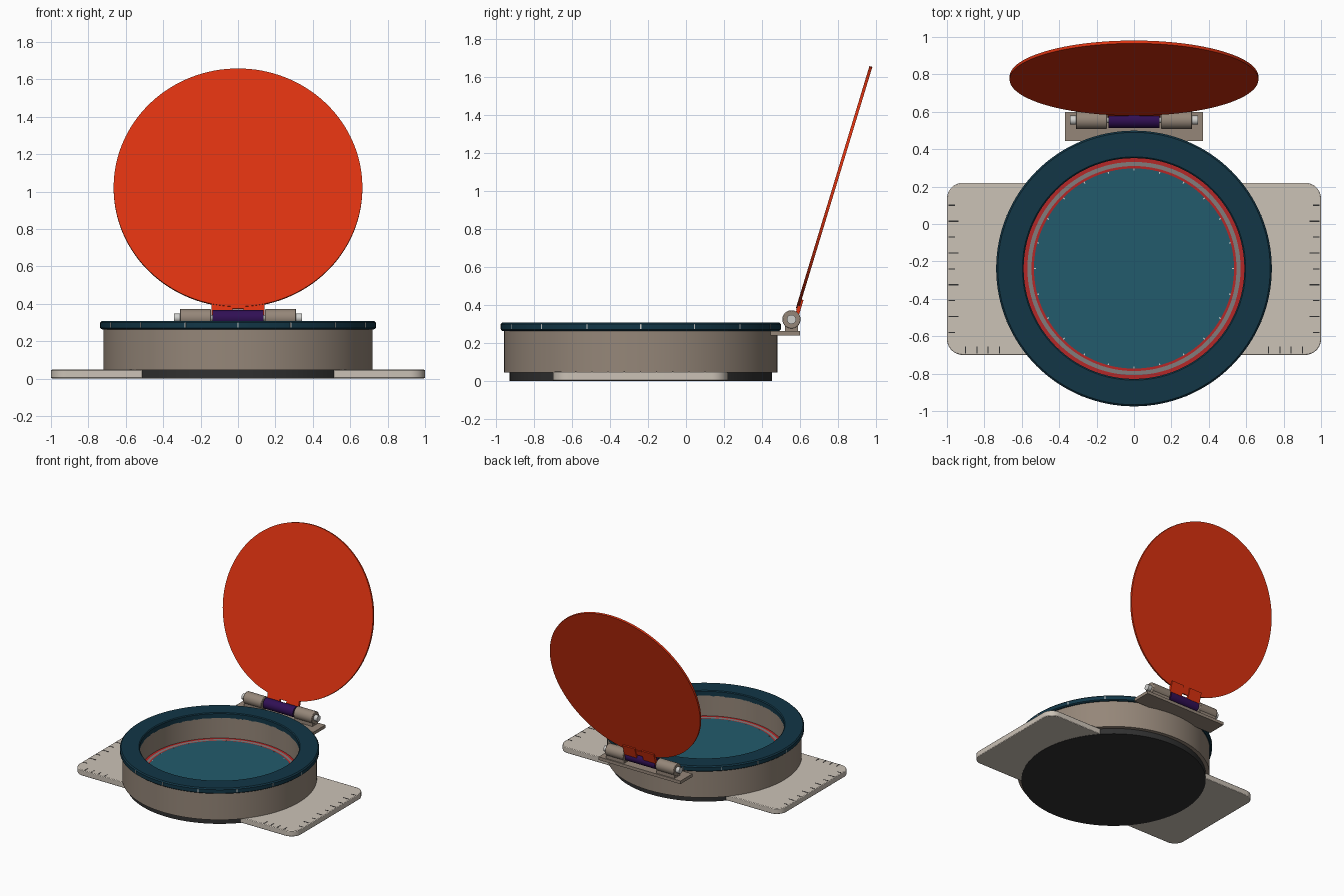
import bpy, bmesh, math
from mathutils import Matrix, Vector

if "Cube" in bpy.data.objects:
    bpy.data.objects.remove(bpy.data.objects["Cube"])

CY = -0.238          # centre of the round body
SEG = 128


def mat(name, r, g, b):
    m = bpy.data.materials.new(name)
    m.diffuse_color = (r, g, b, 1)
    m.use_nodes = True
    m.node_tree.nodes["Principled BSDF"].inputs["Base Color"].default_value = m.diffuse_color
    return m


LID = mat("orange_red", 0.72, 0.032, 0.005)
NAVY = mat("dark_navy", 0.006, 0.037, 0.062)
TEAL = mat("teal", 0.016, 0.105, 0.15)
BASE = mat("pale_stone", 0.60, 0.54, 0.47)
BODY = mat("taupe", 0.30, 0.24, 0.19)
RUBBER = mat("black_rubber", 0.03, 0.03, 0.03)
PURPLE = mat("deep_purple", 0.03, 0.005, 0.09)
RED = mat("ring_red", 0.46, 0.02, 0.02)
GREY = mat("ring_grey", 0.22, 0.20, 0.20)
WHITE = mat("off_white", 0.62, 0.62, 0.60)


def finish(bm, name, mats, smooth=True):
    bmesh.ops.recalc_face_normals(bm, faces=bm.faces)
    me = bpy.data.meshes.new(name)
    bm.to_mesh(me)
    bm.free()
    for m in mats:
        me.materials.append(m)
    ob = bpy.data.objects.new(name, me)
    bpy.context.collection.objects.link(ob)
    if smooth:
        bpy.ops.object.select_all(action='DESELECT')
        ob.select_set(True)
        bpy.context.view_layer.objects.active = ob
        bpy.ops.object.shade_smooth_by_angle(angle=math.radians(30))
    return ob


def lathe(name, profile, mats, indices=None):
    """Spin a closed (radius, z) profile about the body axis; one material index per profile edge."""
    bm = bmesh.new()
    rings = []
    for r, z in profile:
        rings.append([bm.verts.new((r * math.cos(2 * math.pi * i / SEG),
                                    CY + r * math.sin(2 * math.pi * i / SEG), z)) for i in range(SEG)])
    for k in range(len(profile)):
        a, b = rings[k], rings[(k + 1) % len(profile)]
        for i in range(SEG):
            j = (i + 1) % SEG
            f = bm.faces.new((a[i], a[j], b[j], b[i]))
            f.material_index = indices[k] if indices else 0
    return finish(bm, name, mats)


def add_box(bm, x0, x1, y0, y1, z0, z1, m=Matrix()):
    t = Matrix.Translation(((x0 + x1) / 2, (y0 + y1) / 2, (z0 + z1) / 2))
    s = Matrix.Diagonal((x1 - x0, y1 - y0, z1 - z0, 1))
    bmesh.ops.create_cube(bm, size=1, matrix=m @ t @ s)


def add_cyl(bm, r, depth, m, seg=SEG):
    bmesh.ops.create_cone(bm, cap_ends=True, segments=seg, radius1=r, radius2=r, depth=depth, matrix=m)


def bevel(ob, w, seg=2):
    b = ob.modifiers.new("bevel", 'BEVEL')
    b.width, b.segments, b.limit_method = w, seg, 'ANGLE'
    b.angle_limit = math.radians(40)


# base plate with rounded corners
bm = bmesh.new()
add_box(bm, -1, 1, -0.70, 0.22, 0.002, 0.048)
bmesh.ops.bevel(bm, geom=[e for e in bm.edges if abs(e.verts[0].co.z - e.verts[1].co.z) > 0.01],
                offset=0.085, segments=10, profile=0.5, affect='EDGES')
bevel(finish(bm, "base_plate", [BASE]), 0.005)

# ruler marks along the plate edges
bm = bmesh.new()
for s in (-1, 1):
    for i in range(9):
        y, n = -0.58 + i * 0.085, 0.055 if i % 2 else 0.035
        add_box(bm, *sorted((s * 0.993, s * (0.993 - n))), y - 0.003, y + 0.003, 0.046, 0.0495)
    for i in range(4):
        x = s * (0.72 + i * 0.06)
        add_box(bm, x - 0.003, x + 0.003, -0.693, -0.655, 0.046, 0.0495)
finish(bm, "ruler_marks", [RUBBER], False)

# rubber foot
bm = bmesh.new()
add_cyl(bm, 0.69, 0.048, Matrix.Translation((0, CY, 0.024)))
finish(bm, "rubber_foot", [RUBBER])

# hollow housing
lathe("housing", [(0.50, 0.046), (0.72, 0.046), (0.72, 0.268), (0.59, 0.268), (0.59, 0.09), (0.50, 0.09)], [BODY])

# coloured rings round the dial
lathe("dial_rings", [(0.50, 0.07), (0.595, 0.07), (0.595, 0.104), (0.570, 0.104),
                     (0.548, 0.104), (0.53, 0.104), (0.50, 0.102)],
      [RED, GREY], [0, 0, 0, 1, 0, 0, 0])

# dial disc
bm = bmesh.new()
add_cyl(bm, 0.535, 0.045, Matrix.Translation((0, CY, 0.085)))
finish(bm, "dial", [TEAL])

# rotating bezel
lathe("bezel", [(0.59, 0.264), (0.728, 0.264), (0.737, 0.271), (0.737, 0.300),
                (0.728, 0.309), (0.597, 0.309), (0.59, 0.303)], [NAVY])


def radial_marks(name, count, r0, r1, w, z0, z1):
    bm = bmesh.new()
    for i in range(count):
        m = Matrix.Translation((0, CY, 0)) @ Matrix.Rotation(2 * math.pi * i / count, 4, 'Z')
        add_box(bm, r0, r1, -w, w, z0, z1, m)
    finish(bm, name, [WHITE], False)


radial_marks("bezel_marks", 16, 0.73, 0.739, 0.003, 0.273, 0.300)
radial_marks("dial_marks", 24, 0.525, 0.535, 0.003, 0.10, 0.109)

# hinge bracket and saddles under the barrels
HY, HZ = 0.555, 0.325
bm = bmesh.new()
add_box(bm, -0.37, 0.37, 0.445, 0.60, 0.24, 0.265)
for s in (-1, 1):
    add_box(bm, *sorted((s * 0.148, s * 0.308)), HY - 0.035, HY + 0.035, 0.26, HZ)
finish(bm, "hinge_bracket", [BODY], False)


def along_x(x):
    return Matrix.Translation((x, HY, HZ)) @ Matrix.Rotation(math.pi / 2, 4, 'Y')


# hinge barrels, knuckle and pin
bm = bmesh.new()
for s in (-1, 1):
    add_cyl(bm, 0.048, 0.165, along_x(s * 0.228), 48)
bevel(finish(bm, "hinge_barrels", [BODY]), 0.004)
bm = bmesh.new()
add_cyl(bm, 0.042, 0.27, along_x(0), 48)
finish(bm, "hinge_knuckle", [PURPLE])
bm = bmesh.new()
add_cyl(bm, 0.016, 0.66, along_x(0), 32)
for s in (-1, 1):
    add_cyl(bm, 0.024, 0.03, along_x(s * 0.326), 32)
finish(bm, "hinge_pin", [WHITE])

# tilted lid with two hinge tabs
tilt = Matrix.Translation((0, 0.78, 1.02)) @ Matrix.Rotation(math.radians(73.1), 4, 'X')
bm = bmesh.new()
add_cyl(bm, 0.665, 0.016, tilt)
finish(bm, "lid", [LID])
bm = bmesh.new()
for s in (-1, 1):
    add_box(bm, *sorted((s * 0.03, s * 0.142)), -0.735, -0.615, -0.018, 0.002, tilt)
add_box(bm, -0.142, 0.142, -0.675, -0.63, -0.012, 0.004, tilt)
finish(bm, "lid_tabs", [LID], False)
